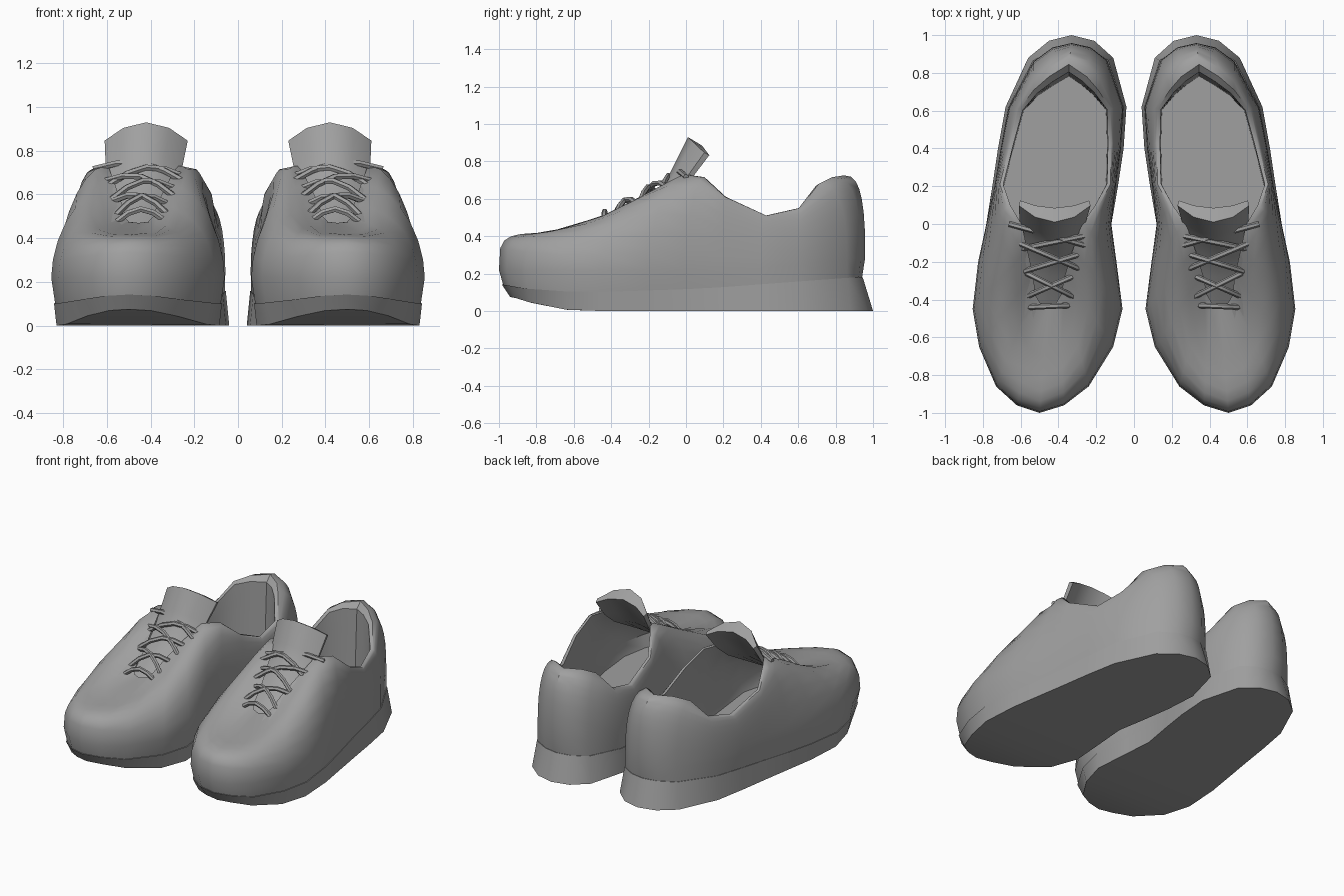
import bpy, bmesh, math
from mathutils import Vector

cube = bpy.data.objects.get("Cube")
if cube:
    bpy.data.objects.remove(cube, do_unlink=True)

grey = bpy.data.materials.new("plain grey")
grey.use_nodes = True
GREY = (0.35, 0.35, 0.35, 1)
grey.diffuse_color = GREY
grey.node_tree.nodes["Principled BSDF"].inputs["Base Color"].default_value = GREY

# Footprint stations from heel to toe: y, inner x, outer x
FOOTPRINT = [(.97, .21, .45), (.88, .11, .56), (.62, .04, .68), (.4, .055, .72),
             (.2, .085, .75), (0, .112, .79), (-.2, .088, .83), (-.45, .06, .855),
             (-.65, .11, .82), (-.86, .24, .73), (-.96, .37, .62)]
# Collar and lace opening, station by station: y, inner x, outer x, z
COLLAR = [(.78, .25, .45, .715), (.71, .19, .53, .68), (.61, .125, .605, .55),
          (.43, .12, .655, .51), (.21, .125, .71, .61), (.09, .19, .67, .715),
          (-.01, .26, .61, .73), (-.15, .31, .58, .645), (-.28, .35, .55, .56),
          (-.38, .37, .54, .5), (-.43, .4, .51, .475)]


def lerp(table, t):
    """Piecewise linear lookup in a table of rising keys."""
    if t <= table[0][0]:
        return table[0][1]
    for (a, u), (b, v) in zip(table, table[1:]):
        if t <= b:
            return u + (v - u) * (t - a) / (b - a)
    return table[-1][1]


def loop(rows, heel, toe):
    """Closed ring: heel tip, outer side, toe tip, inner side."""
    z = [r[3] if len(r) > 3 else 0 for r in rows]
    outer = [Vector((r[2], r[0], h)) for r, h in zip(rows, z)]
    inner = [Vector((r[1], r[0], h)) for r, h in zip(rows, z)]
    return [Vector(heel)] + outer + [Vector(toe)] + inner[::-1]


def inset(ring, amount, drop=lambda y: 0):
    """Move a ring inwards and down; amount and drop are functions of y."""
    out = []
    for i, p in enumerate(ring):
        d = ring[(i + 1) % len(ring)] - ring[i - 1]
        n = Vector((-d.y, d.x, 0)).normalized()
        if n.dot(Vector((.42, p.y * .9, 0)) - Vector((p.x, p.y, 0))) < 0:
            n = -n
        out.append(p + n * amount(p.y) - Vector((0, 0, drop(p.y))))
    return out


def set_z(ring, height):
    return [Vector((p.x, p.y, height(p.y))) for p in ring]


def smooth(ob, angle):
    bpy.ops.object.select_all(action='DESELECT')
    ob.select_set(True)
    bpy.context.view_layer.objects.active = ob
    bpy.ops.object.shade_smooth_by_angle(angle=math.radians(angle))


def finish(name, bm):
    bmesh.ops.recalc_face_normals(bm, faces=bm.faces)
    mesh = bpy.data.meshes.new(name)
    bm.to_mesh(mesh)
    bm.free()
    mesh.materials.append(grey)
    ob = bpy.data.objects.new(name, mesh)
    bpy.context.collection.objects.link(ob)
    smooth(ob, 42)


def bridge(bm, rings, side):
    """Add rings of points joined by quads; return their vertices."""
    vs = [[bm.verts.new((p.x * side, p.y, p.z)) for p in r] for r in rings]
    n = len(rings[0])
    for a, b in zip(vs, vs[1:]):
        for i in range(n):
            j = (i + 1) % n
            bm.faces.new((a[i], a[j], b[j], b[i]))
    return vs


def skin(name, rings, side):
    """Closed body from rings, capped with strips across the foot."""
    bm = bmesh.new()
    vs = bridge(bm, rings, side)
    n = len(rings[0])
    for r in (vs[0], vs[-1]):
        bm.faces.new((r[0], r[1], r[-1]))
        for i in range(1, n // 2 - 1):
            bm.faces.new((r[i], r[i + 1], r[n - i - 1], r[n - i]))
        bm.faces.new((r[n // 2 - 1], r[n // 2], r[n // 2 + 1]))
    finish(name, bm)


footprint = loop(FOOTPRINT, (.33, 1, 0), (.5, -1, 0))
collar = loop(COLLAR, (.345, .845, .725), (.455, -.45, .47))


def sole_top(y):
    return lerp([(-1, .145), (-.8, .11), (-.5, .1), (.1, .12), (.9, .18)], y)


def build_sole(side, word):
    bottom = inset(footprint, lambda y: lerp([(-1, .06), (-.8, .045), (-.45, .025), (.2, 0)], y))
    bottom = set_z(bottom, lambda y: lerp([(-.93, .075), (-.8, .035), (-.6, 0)], y))
    top = inset(footprint, lambda y: lerp([(-1, .015), (0, .012), (.62, .016), (.88, .03), (1, .055)], y))
    skin(word + "_sole", [bottom, set_z(top, sole_top)], side)


def build_upper(side, word):
    seam = inset(footprint, lambda y: lerp([(-1, .025), (0, .016), (.62, .02), (.88, .034), (1, .06)], y))
    bulge = inset(footprint, lambda y: lerp([(-.5, 0), (0, .008), (.62, .018), (1, .042)], y))
    rings = [set_z(seam, lambda y: sole_top(y) - .01),
             set_z(bulge, lambda y: lerp([(-1, .22), (.3, .22), (1, .29)], y))]
    # Rounded wall from the widest ring up to the collar
    steps = 7
    for k in range(1, steps + 1):
        t = k / steps * math.pi / 2
        ring = []
        for base, rim in zip(rings[1], collar):
            e = lerp([(-1, .5), (-.86, .7), (-.65, .95), (-.45, 1.1), (.2, 1.15), (.62, 1), (1, .68)], base.y)
            h, v = 1 - max(math.cos(t), 0) ** e, math.sin(t) ** e
            dip = lerp([(-.95, .045), (-.4, 0)], base.y) * 4 * h * (1 - h)
            ring.append(Vector((base.x + (rim.x - base.x) * h, base.y + (rim.y - base.y) * h,
                                base.z + (rim.z - base.z) * v - dip)))
        rings.append(ring)
    # Collar edge, then a lining: straight down round the ankle, along the wall in front
    edge = inset(collar, lambda y: lerp([(.65, .018), (.84, .04)], y),
                 lambda y: lerp([(.65, 0), (.84, .04)], y))
    floor = [Vector((p.x, p.y, .19)) for p in inset(footprint, lambda y: .07)]
    ankle = [p.y > .15 for p in collar]
    foot = inset(edge, lambda y: lerp([(.6, .005), (.84, .025)], y))
    floor = [Vector((q.x, q.y, .19)) if a else p for p, q, a in zip(floor, foot, ankle)]
    lining = [edge]
    for k, t in ((6, .25), (4, .5), (2, .75)):
        wall = inset(rings[k], lambda y: .035, lambda y: .03)
        lining.append([p.lerp(q, t) if a else w for p, q, w, a in zip(edge, floor, wall, ankle)])
    skin(word + "_upper", rings + lining + [floor], side)


def build_tongue(side, word):
    bm = bmesh.new()
    rings = []
    # Centre line: x, y, z, half width, backward curl of the edges, padding
    for x, y, z, w, curl, pad in [(.455, -.46, .42, .07, 0, .01), (.45, -.28, .535, .1, .01, .02),
                                  (.435, -.11, .69, .155, .045, .035), (.43, -.06, .79, .175, .07, .05),
                                  (.42, .01, .93, .19, .088, .06)]:
        def point(s, depth):
            return Vector((x + w * s, y + curl * s * s + depth, z - curl * .95 * s * s - depth * .6))
        front = [point(s, 0) for s in (-1, -.55, 0, .55, 1)]
        back = [point(s, pad * (1.25 - .75 * s * s)) for s in (.96, .55, 0, -.55, -.96)]
        rings.append(front + back)
    for row in bridge(bm, rings, side)[::4]:
        for i in range(4):
            bm.faces.new((row[i], row[i + 1], row[8 - i], row[9 - i]))
    finish(word + "_tongue", bm)


def build_laces(side, word):
    curve = bpy.data.curves.new(word + "_laces", 'CURVE')
    curve.dimensions = '3D'
    curve.bevel_depth = .015
    curve.bevel_resolution = 1
    curve.use_fill_caps = True
    # Each lace: inner x, inner y, outer x, outer y
    for xa, ya, xb, yb in [(.33, -.43, .56, -.44), (.33, -.28, .56, -.38),
                           (.31, -.39, .57, -.26), (.29, -.16, .58, -.25),
                           (.28, -.24, .61, -.1), (.25, -.06, .59, -.13),
                           (.23, -.12, .66, 0)]:
        path = curve.splines.new('POLY')
        path.points.add(4)
        for i, p in enumerate(path.points):
            t = i / 4
            x, y = xa + (xb - xa) * t, ya + (yb - ya) * t
            z = .465 + (y + .45) * .56 + .06 * math.sin(math.pi * t)
            p.co = (x * side, y, z, 1)
    ob = bpy.data.objects.new(word + "_laces", curve)
    bpy.context.collection.objects.link(ob)
    curve.materials.append(grey)
    bpy.ops.object.select_all(action='DESELECT')
    ob.select_set(True)
    bpy.context.view_layer.objects.active = ob
    bpy.ops.object.convert(target='MESH')
    smooth(bpy.context.object, 50)


for side, word in ((1, "left"), (-1, "right")):
    build_sole(side, word)
    build_upper(side, word)
    build_tongue(side, word)
    build_laces(side, word)
